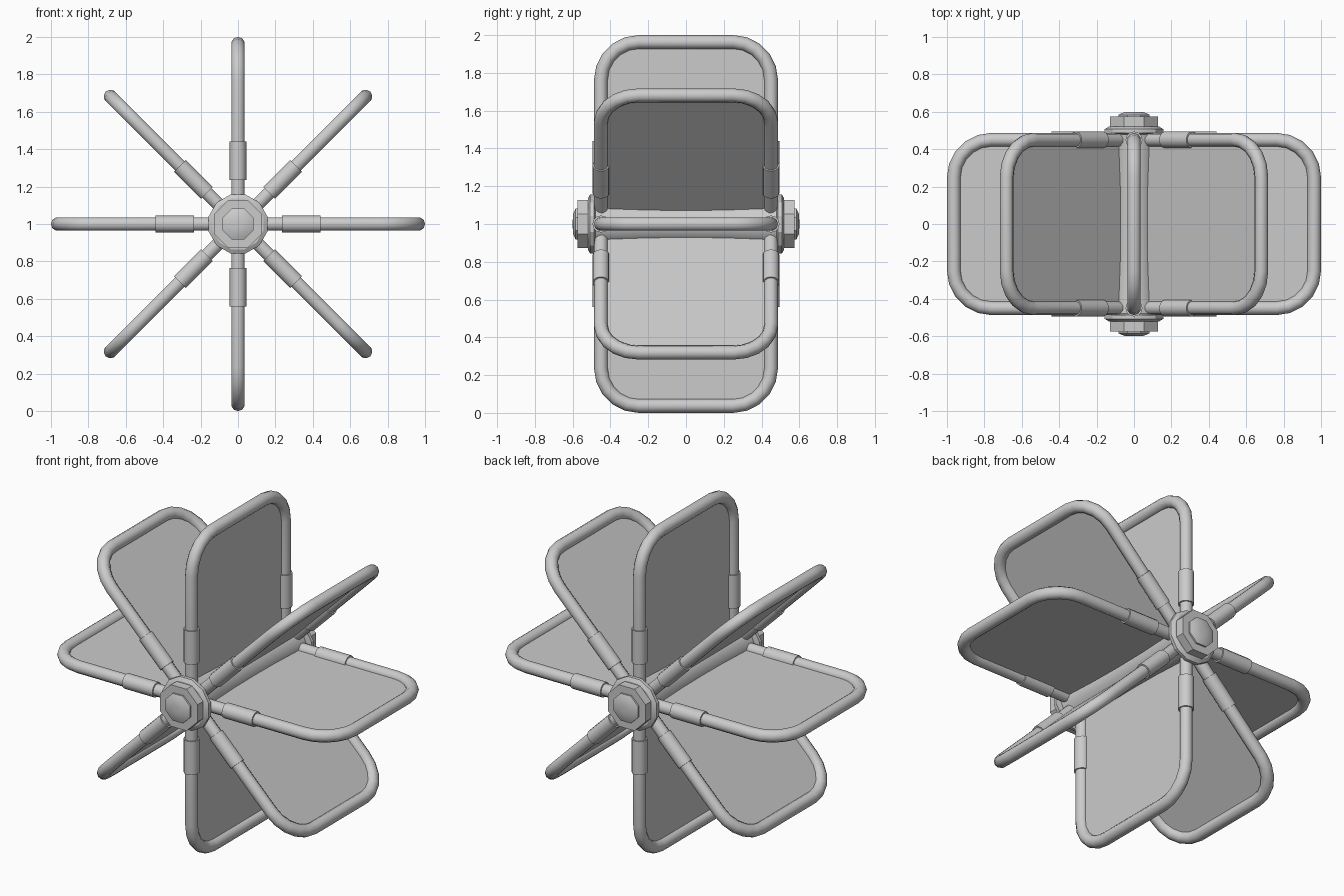
import bpy, bmesh
from math import sin, cos, pi, radians
from mathutils import Vector, Matrix

if "Cube" in bpy.data.objects:
    bpy.data.objects.remove(bpy.data.objects["Cube"])

CENTRE = Matrix.Translation((0, 0, 1))
W, R_TOP, CORNER, TUBE = 0.45, 0.963, 0.2, 0.037


def finish(name, bm, matrix, angle=40):
    bmesh.ops.recalc_face_normals(bm, faces=bm.faces)
    mesh = bpy.data.meshes.new(name)
    bm.to_mesh(mesh)
    bm.free()
    ob = bpy.data.objects.new(name, mesh)
    bpy.context.collection.objects.link(ob)
    ob.matrix_world = matrix
    bpy.ops.object.select_all(action='DESELECT')
    ob.select_set(True)
    bpy.context.view_layer.objects.active = ob
    bpy.ops.object.shade_smooth_by_angle(angle=radians(angle))
    return ob


def loft(bm, rings):
    """Skin a list of vertex rings and cap both ends."""
    vs = [[bm.verts.new(p) for p in ring] for ring in rings]
    n = len(vs[0])
    for a, b in zip(vs, vs[1:]):
        for i in range(n):
            j = (i + 1) % n
            bm.faces.new((a[i], a[j], b[j], b[i]))
    bm.faces.new(vs[0])
    bm.faces.new(vs[-1])


def lathe(name, profile, sides, angle=40):
    """Revolve (y, radius) points about the axle."""
    bm = bmesh.new()
    loft(bm, [[(r * sin(2 * pi * (i + .5) / sides), y, r * cos(2 * pi * (i + .5) / sides))
               for i in range(sides)] for y, r in profile])
    return finish(name, bm, CENTRE, angle)


def tube(bm, path, radius, sides):
    """Sweep a circle along a path lying in the y-z plane."""
    rings = []
    for i, p in enumerate(path):
        t = (path[min(i + 1, len(path) - 1)] - path[max(i - 1, 0)]).normalized()
        side = Vector((0, -t.z, t.y))
        rings.append([p + radius * (cos(2 * pi * k / sides) * side
                                    + sin(2 * pi * k / sides) * Vector((1, 0, 0)))
                      for k in range(sides)])
    loft(bm, rings)


# Hub: waisted drum, end flanges, nuts and domed caps
lathe("hub_drum", [(-.49, .13), (-.4, .121), (-.2, .111), (0, .108),
                   (.2, .111), (.4, .121), (.49, .13)], 16)
for s, end in ((-1, "front"), (1, "back")):
    lathe(end + "_flange", [(s * .478, .125), (s * .487, .162), (s * .507, .162),
                            (s * .52, .14)], 12, 30)
    lathe(end + "_nut", [(s * .5, .138), (s * .574, .138)], 8, 30)
    lathe(end + "_cap", [(s * .56, .09), (s * .584, .09), (s * .597, .06),
                         (s * .6, .02)], 8, 30)

# Half outline of a paddle frame, mirrored to make the U-shaped path
half = [Vector((0, W, .1)), Vector((0, W, .45))]
for k in range(6):
    a = pi / 2 * k / 5
    half.append(Vector((0, W - CORNER + CORNER * cos(a), R_TOP - CORNER + CORNER * sin(a))))
path = half + [Vector((0, -p.y, p.z)) for p in reversed(half)]

# Eight paddles: bent tube frame, sleeves on each leg, thin panel
for n in range(8):
    m = CENTRE @ Matrix.Rotation(n * pi / 4, 4, 'Y')
    bm = bmesh.new()
    tube(bm, path, TUBE, 10)
    finish("paddle_frame", bm, m)

    bm = bmesh.new()
    for s in (-1, 1):
        tube(bm, [Vector((0, s * W, .235)), Vector((0, s * W, .44))], .045, 12)
    finish("paddle_sleeves", bm, m)

    bm = bmesh.new()
    loft(bm, [[(x, p.y, p.z) for p in path] for x in (-.005, .005)])
    finish("paddle_panel", bm, m)
